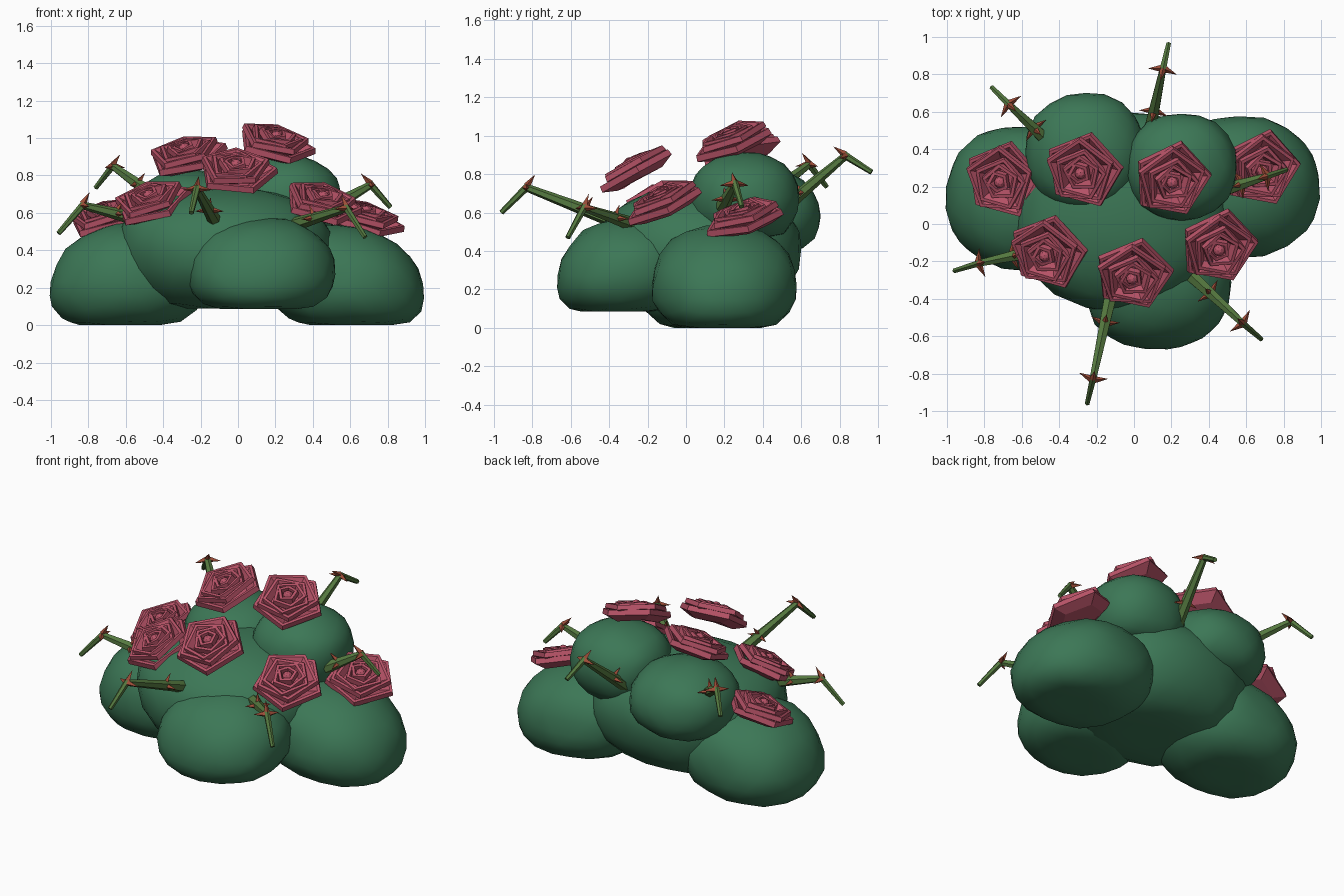
import bpy, bmesh, math, random
from mathutils import Vector, Matrix, noise

if "Cube" in bpy.data.objects:
    bpy.data.objects.remove(bpy.data.objects["Cube"])

random.seed(4)


def material(name, rgb):
    m = bpy.data.materials.new(name)
    m.diffuse_color = (*rgb, 1)
    m.use_nodes = True
    m.node_tree.nodes["Principled BSDF"].inputs["Base Color"].default_value = m.diffuse_color
    return m


LEAF = material("bush green", (0.045, 0.185, 0.093))
PINK = material("petal pink", (0.47, 0.085, 0.135))
STEM = material("stem green", (0.09, 0.19, 0.05))
RUST = material("thorn rust", (0.34, 0.075, 0.04))


def finish(bm, name, mats, smooth=None):
    bmesh.ops.recalc_face_normals(bm, faces=bm.faces[:])
    me = bpy.data.meshes.new(name)
    bm.to_mesh(me)
    bm.free()
    for m in mats:
        me.materials.append(m)
    ob = bpy.data.objects.new(name, me)
    bpy.context.collection.objects.link(ob)
    if smooth:
        bpy.context.view_layer.objects.active = ob
        ob.select_set(True)
        bpy.ops.object.shade_smooth_by_angle(angle=math.radians(smooth))
        ob.select_set(False)


# Bush clumps: domed boulders, widest at height "mid", with a flat underside
def clump(name, x, y, z, mid, lean=(0, 0), flat=0.82):
    bm = bmesh.new()
    bmesh.ops.create_icosphere(bm, subdivisions=3, radius=1)
    cx, cy = sum(x) / 2, sum(y) / 2
    sx, sy = (x[1] - x[0]) / 2, (y[1] - y[0]) / 2
    for v in bm.verts:
        d = v.co.normalized()
        p = d * sum(abs(a) ** 2.25 for a in d) ** (-1 / 2.25)
        p *= 1 + 0.035 * noise.noise(d * 2.2 + Vector((cx * 9, cy * 9, 3)))
        if p.z < 0:
            h = mid + max(p.z, -flat) / flat * (mid - z[0])
        else:
            h = mid + p.z * (z[1] - mid)
        k = p.z
        v.co = (cx + sx * p.x + lean[0] * k, cy + sy * p.y + lean[1] * k, max(h, 0))
    finish(bm, name, [LEAF], 35)


clump("left_clump", (-1.0, -0.14), (-0.25, 0.53), (0, 0.555), 0.23, (0.05, 0))
clump("right_clump", (0.13, 0.99), (-0.18, 0.575), (0, 0.535), 0.22, (-0.07, 0))
clump("front_clump", (-0.27, 0.52), (-0.67, 0.04), (0.085, 0.58), 0.27, (0, 0.05))
clump("middle_clump", (-0.65, 0.51), (-0.46, 0.60), (0.09, 0.74), 0.42, (-0.02, 0))
clump("upper_right_clump", (-0.04, 0.55), (0.02, 0.59), (0.47, 0.91), 0.68)
clump("upper_left_clump", (-0.58, 0.06), (0.06, 0.70), (0.40, 0.83), 0.58)


# Five-sided ring of petals lathed from a short profile
def petal_ring(bm, profile, turn, shift):
    rows = []
    for r, z in profile:
        row = []
        for i in range(5):
            a = turn + math.tau * i / 5
            lift = 0.006 * (-1) ** i
            row.append(bm.verts.new((r * math.cos(a) + shift[0],
                                     r * math.sin(a) + shift[1], z + lift)))
        rows.append(row)
    for a, b in zip(rows, rows[1:]):
        for i in range(5):
            j = (i + 1) % 5
            bm.faces.new((a[i], a[j], b[j], b[i]))
    bm.faces.new(rows[0])
    bm.faces.new(rows[-1])


def rose(name, pos, normal):
    bm = bmesh.new()
    # (base radius, rim radius, base height, rim height, turn) for each layer
    layers = [(0.14, 0.218, -0.07, -0.005, 0.1), (0.14, 0.192, -0.03, 0.026, 0.3),
              (0.115, 0.15, -0.02, 0.036, 0.1), (0.082, 0.108, -0.02, 0.042, 0.4),
              (0.05, 0.068, -0.02, 0.044, 0.75)]
    for n, (r0, r1, z0, z1, turn) in enumerate(layers):
        t = 0.02
        prof = [(r0, z0), (r1, z0 + 0.5 * (z1 - z0)), (r1 - 0.006, z1),
                (r1 - 0.006 - t, z1), (r0 - t, z0 + 0.02)]
        shift = (0.008 * math.cos(2.2 * n), 0.008 * math.sin(2.2 * n))
        petal_ring(bm, prof, turn, shift)
    bmesh.ops.create_icosphere(bm, subdivisions=2, radius=0.032,
                               matrix=Matrix.Translation((0, 0, 0.025)))
    rot = Vector((0, 0, 1)).rotation_difference(Vector(normal)).to_matrix().to_4x4()
    bm.transform(Matrix.Translation(pos) @ rot)
    finish(bm, name, [PINK])


ROSES = [((-0.28, 0.28, 0.92), (-0.20, -0.36, 0.9)),
         ((0.20, 0.23, 0.985), (0.22, -0.36, 0.9)),
         ((-0.01, -0.28, 0.835), (0.03, -0.50, 0.85)),
         ((0.45, -0.13, 0.665), (0.22, -0.42, 0.88)),
         ((-0.47, -0.16, 0.67), (-0.25, -0.42, 0.88)),
         ((0.68, 0.29, 0.585), (0.28, -0.28, 0.9)),
         ((-0.71, 0.23, 0.59), (-0.25, -0.28, 0.92))]
for n, (p, d) in enumerate(ROSES):
    rose(f"rose_{n + 1}", p, d)


# Tapered rod between two points
def rod(bm, a, b, r1, r2, sides, mat):
    a, b = Vector(a), Vector(b)
    d = b - a
    m = Matrix.Translation((a + b) / 2) @ d.to_track_quat('Z', 'Y').to_matrix().to_4x4()
    old = set(bm.faces)
    bmesh.ops.create_cone(bm, cap_ends=True, segments=sides, radius1=r1,
                          radius2=r2, depth=d.length, matrix=m)
    for f in bm.faces:
        if f not in old:
            f.material_index = mat


# Thorny stems: rising shaft, drooping tip, thorns at the bend and the base
STEMS = [((0.08, 0.48, 0.60), (0.155, 0.83, 0.895), (0.185, 0.965, 0.81)),
         ((-0.46, 0.44, 0.70), (-0.67, 0.64, 0.85), (-0.76, 0.73, 0.735)),
         ((-0.55, -0.15, 0.57), (-0.83, -0.21, 0.64), (-0.96, -0.25, 0.49)),
         ((-0.12, -0.36, 0.55), (-0.22, -0.83, 0.73), (-0.25, -0.96, 0.60)),
         ((0.31, -0.28, 0.54), (0.58, -0.53, 0.625), (0.68, -0.615, 0.47)),
         ((0.50, 0.19, 0.63), (0.71, 0.255, 0.75), (0.815, 0.29, 0.63))]
for n, (a, b, c) in enumerate(STEMS):
    a, b, c = Vector(a), Vector(b), Vector(c)
    bm = bmesh.new()
    rod(bm, a, b, 0.038, 0.02, 6, 0)
    rod(bm, b - (c - b) * 0.06, c, 0.02, 0.014, 6, 0)
    along = (b - a).normalized()
    side = along.cross(Vector((0, 0, 1))).normalized()
    up = side.cross(along)
    for t in (0.36, 1.0):
        p = a.lerp(b, t)
        for d in (side, -side, up):
            rod(bm, p + d * 0.01, p + d * 0.08 - along * 0.02, 0.019, 0.0, 4, 1)
    finish(bm, f"thorny_stem_{n + 1}", [STEM, RUST])
